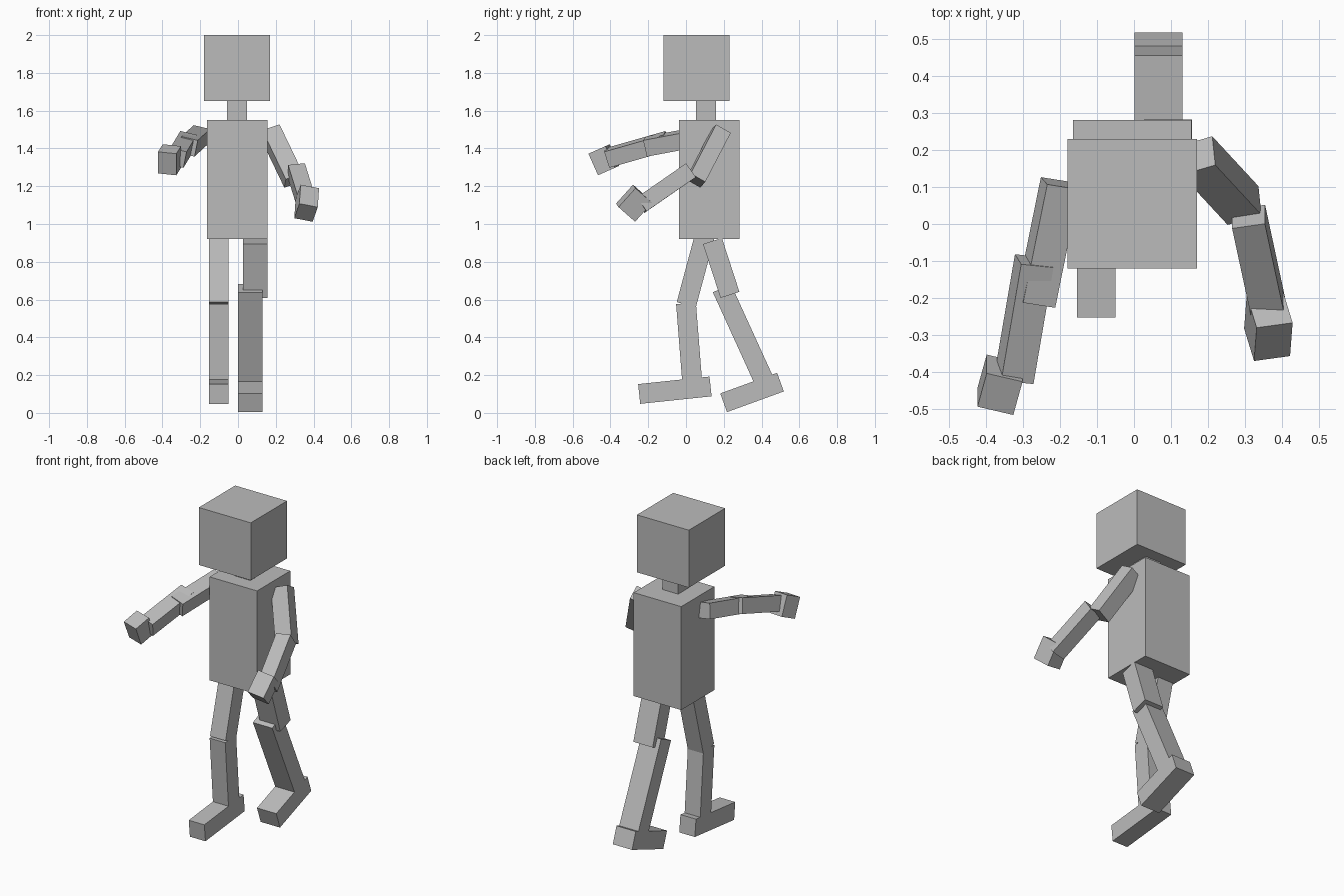
import bpy
from math import radians, sin, cos
from mathutils import Vector, Matrix

default_cube = bpy.data.objects.get("Cube")
if default_cube:
    bpy.data.objects.remove(default_cube)

grey = bpy.data.materials.new("plain_grey")
grey.use_nodes = True
grey.diffuse_color = (.5, .5, .5, 1)
shader = grey.node_tree.nodes["Principled BSDF"]
shader.inputs["Base Color"].default_value = grey.diffuse_color

# Shared thicknesses and centre lines
sideways = Vector((1, 0, 0))
middle = -.005
leg_thickness = .105
arm_thickness = .09
wide_leg = .13
right_hip = -.102
left_hip = .066


def limb(name, start, end, side, width, depth):
    """Box running from start to end; width lies along side, depth across it."""
    start, end, side = Vector(start), Vector(end), Vector(side)
    length = (end - start).length
    axis = (end - start).normalized()
    side = (side - axis * side.dot(axis)).normalized()
    across = axis.cross(side)
    bpy.ops.mesh.primitive_cube_add(size=1)
    part = bpy.context.object
    part.name = part.data.name = name
    turn = Matrix((side, across, axis)).transposed().to_4x4()
    stretch = Matrix.Diagonal((width, depth, length, 1))
    part.data.transform(turn @ stretch)
    part.location = (start + end) / 2
    part.data.materials.append(grey)


def upright_block(name, y, bottom, top, width):
    """Square block standing on the body's centre line."""
    limb(name, start=(middle, y, bottom), end=(middle, y, top),
         side=sideways, width=width, depth=width)


def leg_part(name, x, y, z, lean, length, width=leg_thickness):
    """Box hanging from a joint, swung forward by lean degrees."""
    swing = radians(lean)
    joint = Vector((x, y, z))
    direction = Vector((0, -sin(swing), -cos(swing)))
    limb(name, start=joint, end=joint + direction * length,
         side=sideways, width=width, depth=leg_thickness)


def arm_part(name, start, end, side, width=arm_thickness, depth=arm_thickness):
    """Box between two joints, rolled so that one face looks along side."""
    limb(name, start=start, end=end, side=side, width=width, depth=depth)


# Head, neck and torso
upright_block("head", y=.055, bottom=1.65, top=2, width=.35)
upright_block("neck", y=.105, bottom=1.54, top=1.66, width=leg_thickness)
upright_block("torso", y=.122, bottom=.92, top=1.55, width=.32)

# Right leg, stepping forward
leg_part("right_thigh", x=right_hip, y=.1, z=.94, lean=15, length=.38)
leg_part("right_shin", x=right_hip, y=0, z=.58, lean=-4.5, length=.41)
leg_part("right_foot", x=right_hip, y=.13, z=.14, lean=84, length=.38)

# Left leg, trailing behind
leg_part("left_thigh", x=left_hip + .026, y=.14, z=.91, lean=-18, length=.3,
         width=wide_leg)
leg_part("left_shin", x=left_hip, y=.19, z=.66, lean=-24.5, length=.54,
         width=wide_leg)
leg_part("left_foot", x=left_hip, y=.5, z=.163, lean=70, length=.32,
         width=wide_leg)

# Left arm, hanging forward and outward
arm_part("left_upper_arm", start=(.17, .185, 1.49), end=(.295, .05, 1.23),
         side=(.1, -.9, .5), depth=.1)
arm_part("left_forearm", start=(.31, .02, 1.28), end=(.366, -.24, 1.1),
         side=(0, -.6, .8))
arm_part("left_hand", start=(.367, -.23, 1.16), end=(.36, -.32, 1.06),
         side=(.9, .1, -.2), width=.1, depth=.12)

# Right arm, reaching forward with a slight roll
rolled = sideways + Vector((0, 0, -.2))
arm_part("right_upper_arm", start=(-.2, .11, 1.47), end=(-.265, -.21, 1.41),
         side=rolled)
arm_part("right_forearm", start=(-.27, -.1, 1.44), end=(-.324, -.415, 1.35),
         side=rolled)
arm_part("right_hand", start=(-.35, -.39, 1.36), end=(-.375, -.48, 1.32),
         side=sideways, width=.1, depth=.125)
